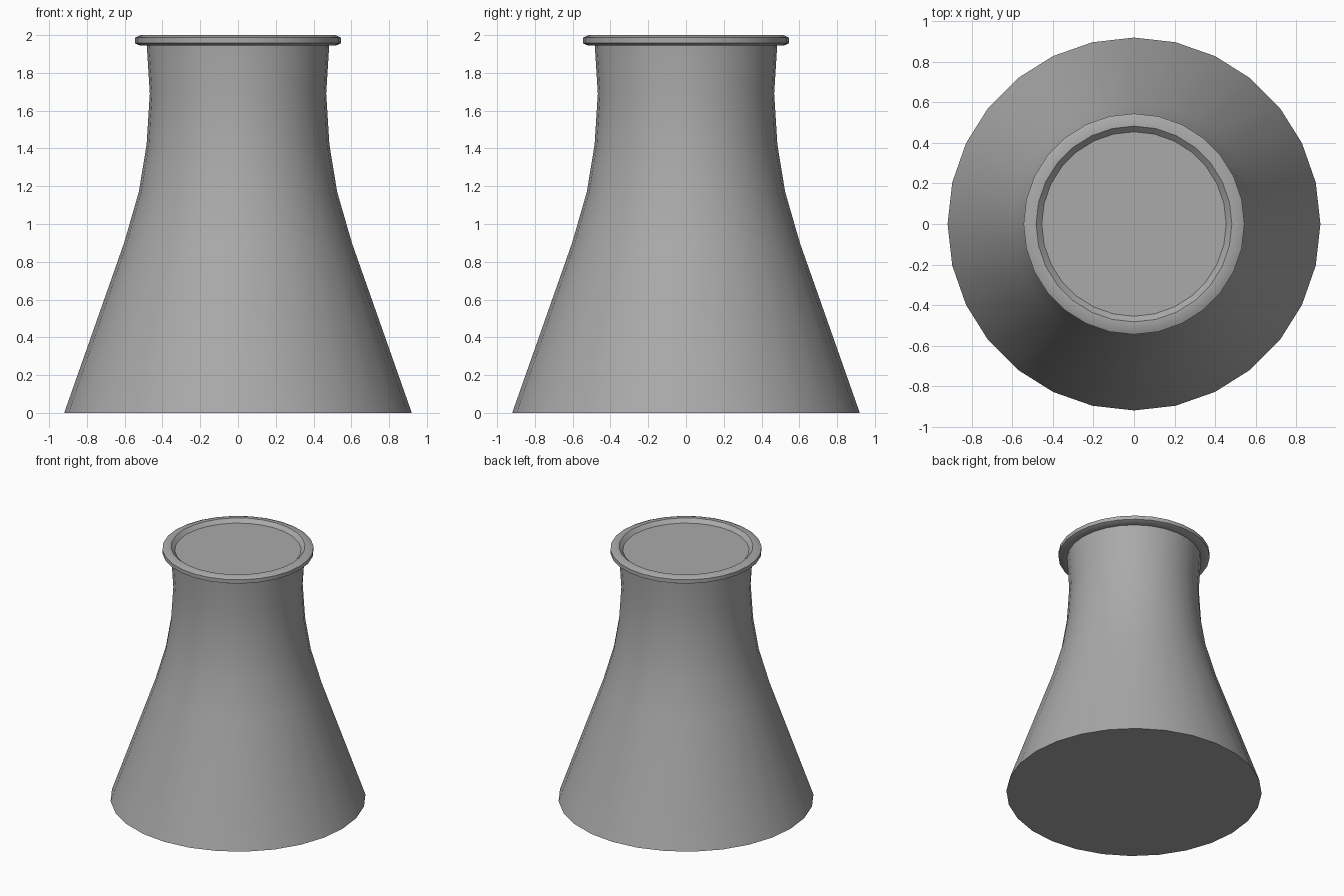
import bpy
import bmesh
from math import cos, sin, pi, radians

SIDES = 28

if "Cube" in bpy.data.objects:
    bpy.data.objects.remove(bpy.data.objects["Cube"], do_unlink=True)

# Single concrete grey
grey = bpy.data.materials.new("concrete_grey")
grey.use_nodes = True
colour = (0.4, 0.4, 0.4, 1.0)
grey.diffuse_color = colour
grey.node_tree.nodes["Principled BSDF"].inputs["Base Color"].default_value = colour


def lathe(name, profile, cap_start=False, cap_end=False):
    """Revolve (radius, height) points listed from bottom-outside to top-inside."""
    bm = bmesh.new()
    rings = []
    for r, z in profile:
        rings.append([bm.verts.new((r * cos(2 * pi * i / SIDES),
                                    r * sin(2 * pi * i / SIDES), z))
                      for i in range(SIDES)])
    for low, high in zip(rings, rings[1:]):
        for i in range(SIDES):
            j = (i + 1) % SIDES
            bm.faces.new((low[i], low[j], high[j], high[i]))
    if cap_start:
        bm.faces.new(list(reversed(rings[0])))
    if cap_end:
        bm.faces.new(rings[-1])
    mesh = bpy.data.meshes.new(name)
    bm.to_mesh(mesh)
    bm.free()
    mesh.materials.append(grey)
    obj = bpy.data.objects.new(name, mesh)
    bpy.context.collection.objects.link(obj)
    bpy.ops.object.select_all(action="DESELECT")
    obj.select_set(True)
    bpy.context.view_layer.objects.active = obj
    bpy.ops.object.shade_smooth_by_angle(angle=radians(30))
    return obj


# Flared tower wall with a closed base
lathe("tower_body",
      [(0.92, 0), (0.603, 0.9), (0.525, 1.17), (0.484, 1.42),
       (0.467, 1.69), (0.483, 1.945)],
      cap_start=True)

# Chamfered lip, sloping in to the recessed top disc
lathe("top_rim",
      [(0.483, 1.945), (0.52, 1.945), (0.545, 1.957), (0.545, 1.987),
       (0.515, 2.0), (0.483, 2.0), (0.455, 1.972)],
      cap_end=True)
